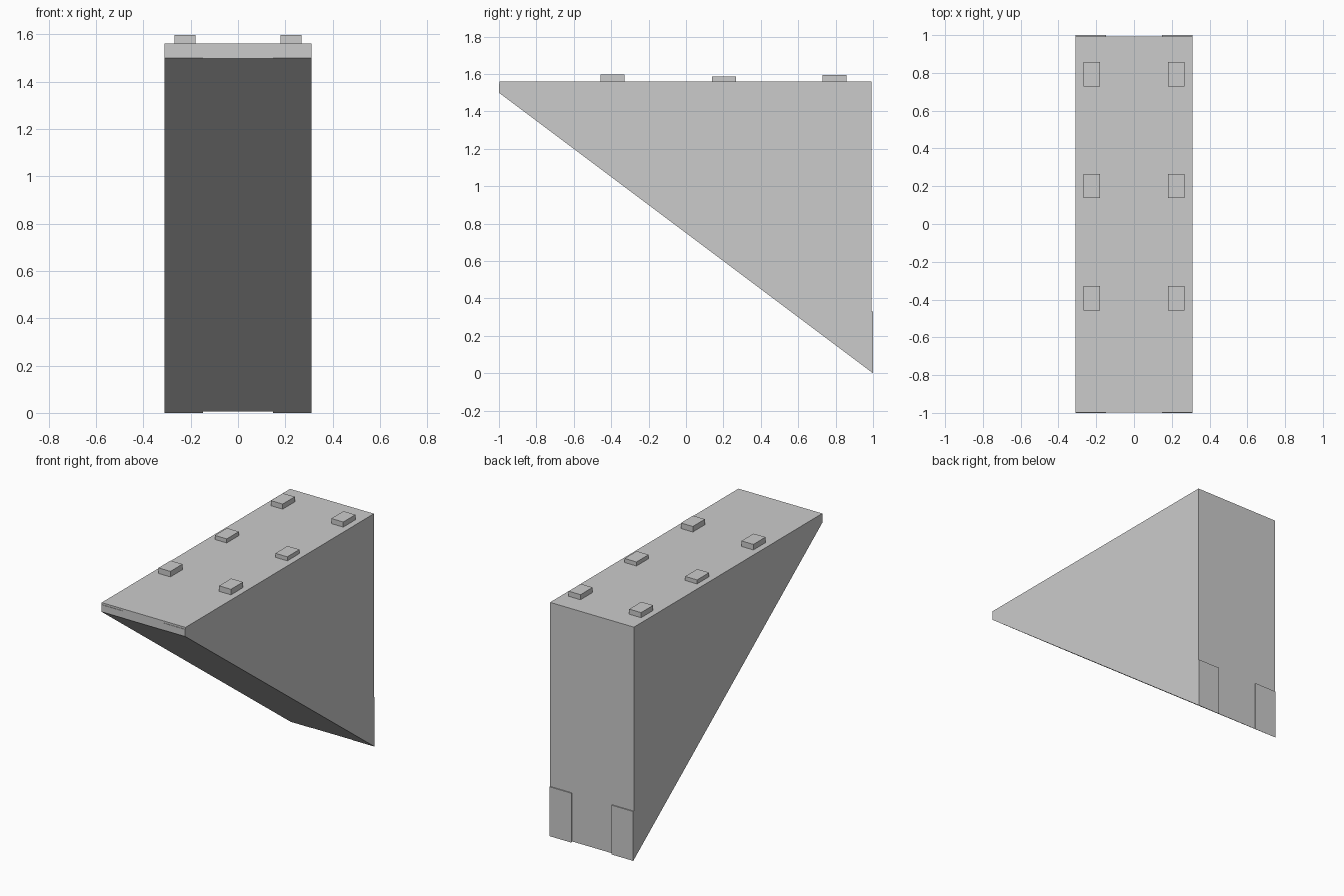
import bpy, bmesh

if "Cube" in bpy.data.objects:
    bpy.data.objects.remove(bpy.data.objects["Cube"])


def prism(name, profile, x0, x1):
    """Extrude a (y, z) profile along x."""
    bm = bmesh.new()
    face = bm.faces.new([bm.verts.new((x0, y, z)) for y, z in profile])
    ext = bmesh.ops.extrude_face_region(bm, geom=[face])
    moved = [g for g in ext["geom"] if isinstance(g, bmesh.types.BMVert)]
    bmesh.ops.translate(bm, verts=moved, vec=(x1 - x0, 0, 0))
    bmesh.ops.recalc_face_normals(bm, faces=bm.faces)
    mesh = bpy.data.meshes.new(name)
    bm.to_mesh(mesh)
    bm.free()
    obj = bpy.data.objects.new(name, mesh)
    bpy.context.collection.objects.link(obj)
    return obj


def mirrored(obj):
    obj.modifiers.new("mirror", "MIRROR")
    return obj


def slope(y):
    return 0.75 * (1 - y)


W = 0.31        # half width
TOP = 1.56
FRONT, BACK = -0.997, 0.993

# Main wedge body
prism("wedge_body", [(FRONT, slope(FRONT)), (FRONT, TOP),
                     (BACK, TOP), (BACK, slope(BACK))], -W, W)

# Thin corner plates at the tip and at the foot of the back
mirrored(prism("front_plate", [(-1, 1.5), (-1, 1.547),
                               (FRONT, 1.547), (FRONT, slope(FRONT))], 0.148, W))
mirrored(prism("back_plate", [(BACK, slope(BACK)), (BACK, 0.33),
                              (1, 0.33), (1, 0)], 0.148, W))

# Paired rows of studs on the top deck
for i, (y, h) in enumerate([(-0.393, 1.597), (0.202, 1.587), (0.793, 1.594)]):
    y0, y1 = y - 0.064, y + 0.064
    mirrored(prism(f"top_stud_{i + 1}", [(y0, TOP), (y0, h), (y1, h), (y1, TOP)],
                   0.18, 0.268))
